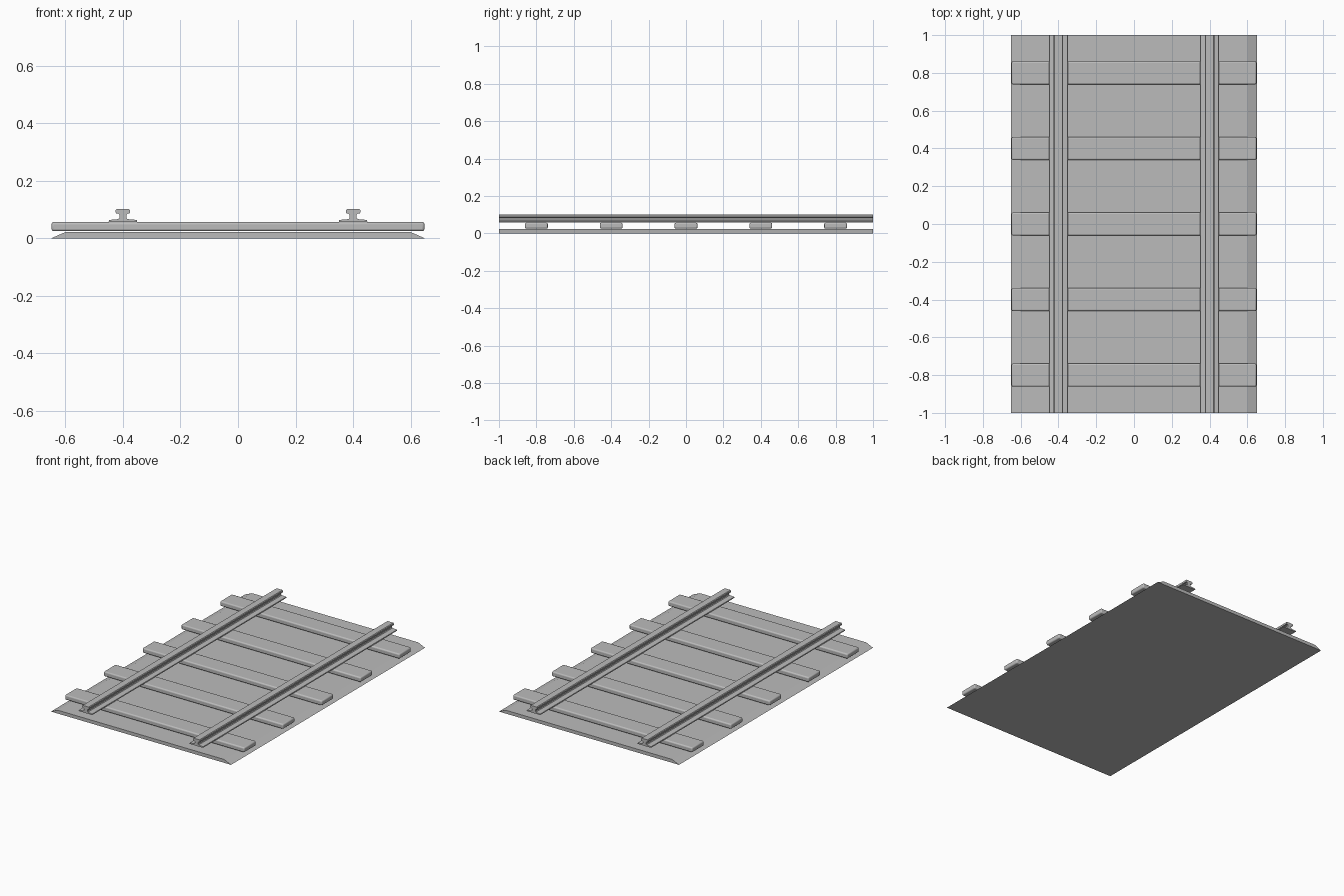
import bpy, bmesh

if "Cube" in bpy.data.objects:
    bpy.data.objects.remove(bpy.data.objects["Cube"], do_unlink=True)

grey = bpy.data.materials.new("plain_grey")
grey.use_nodes = True
colour = (0.5, 0.5, 0.5, 1)
grey.diffuse_color = colour
grey.node_tree.nodes["Principled BSDF"].inputs["Base Color"].default_value = colour


def extrude_profile(name, half, length, x=0):
    """Mirror a half profile of (x, z) points and extrude it along y."""
    points = half + [(-px, pz) for px, pz in reversed(half)]
    bm = bmesh.new()
    front = bm.faces.new([bm.verts.new((px, -length / 2, pz)) for px, pz in points])
    moved = bmesh.ops.extrude_face_region(bm, geom=[front], use_keep_orig=True)
    new_verts = [v for v in moved["geom"] if isinstance(v, bmesh.types.BMVert)]
    bmesh.ops.translate(bm, verts=new_verts, vec=(0, length, 0))
    bmesh.ops.recalc_face_normals(bm, faces=bm.faces)
    mesh = bpy.data.meshes.new(name)
    bm.to_mesh(mesh)
    bm.free()
    mesh.materials.append(grey)
    obj = bpy.data.objects.new(name, mesh)
    obj.location.x = x
    bpy.context.collection.objects.link(obj)
    return obj


# Sloped ballast bed
extrude_profile("ballast_bed", [(0.65, 0), (0.6, 0.022)], 2)

# Rounded sleepers
for i in range(5):
    bpy.ops.mesh.primitive_cube_add(size=1, location=(0, 0.4 * (i - 2), 0.041))
    sleeper = bpy.context.object
    sleeper.name = f"sleeper_{i + 1}"
    sleeper.scale = (1.296, 0.122, 0.032)
    bpy.ops.object.transform_apply(location=False, rotation=False, scale=True)
    sleeper.data.materials.append(grey)
    bevel = sleeper.modifiers.new("rounded_edges", "BEVEL")
    bevel.width = 0.008
    bevel.segments = 3
    bpy.ops.object.shade_smooth_by_angle()

# Rails with foot, web and head
rail = [(0.048, 0.057), (0.05, 0.059), (0.048, 0.064), (0.016, 0.067),
        (0.012, 0.071), (0.012, 0.082), (0.016, 0.086), (0.023, 0.087),
        (0.025, 0.09), (0.025, 0.098), (0.021, 0.102)]
for side, x in (("left", 0.4), ("right", -0.4)):
    extrude_profile(f"{side}_rail", rail, 2, x)
